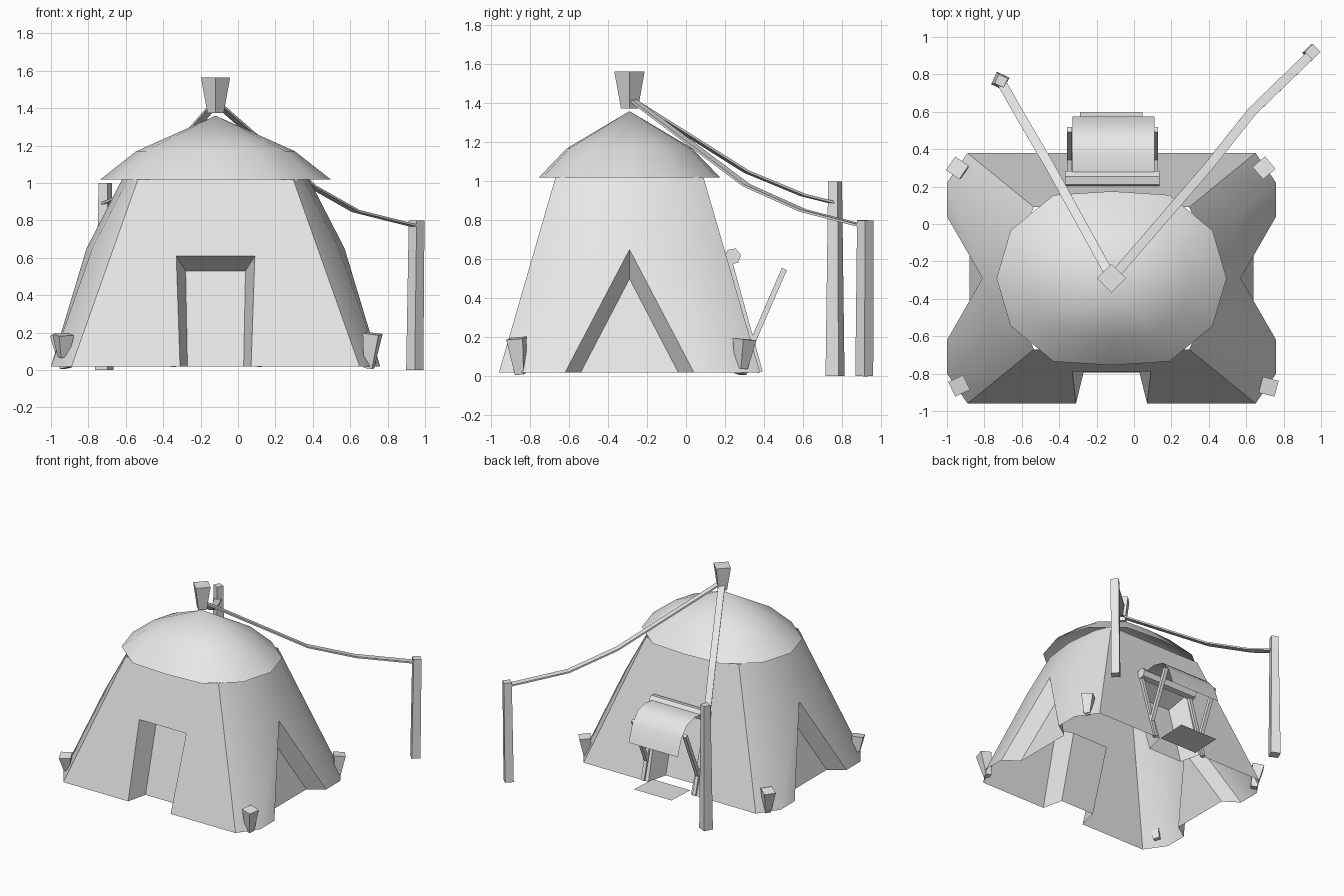
import bpy, bmesh, math
from mathutils import Vector

if "Cube" in bpy.data.objects:
    bpy.data.objects.remove(bpy.data.objects["Cube"])

CENTRE = Vector((-0.12, -0.29, 0))

canvas = bpy.data.materials.new("plain grey")
canvas.use_nodes = True
canvas.diffuse_color = (0.8, 0.8, 0.8, 1)
canvas.node_tree.nodes["Principled BSDF"].inputs["Base Color"].default_value = (0.8, 0.8, 0.8, 1)


def make(name, faces, location=(0, 0, 0), smooth=None):
    """Build an object from faces given as lists of points."""
    bm = bmesh.new()
    for face in faces:
        bm.faces.new([bm.verts.new(p) for p in face])
    bmesh.ops.remove_doubles(bm, verts=bm.verts, dist=0.0005)
    bmesh.ops.recalc_face_normals(bm, faces=bm.faces)
    mesh = bpy.data.meshes.new(name)
    bm.to_mesh(mesh)
    bm.free()
    obj = bpy.data.objects.new(name, mesh)
    obj.location = location
    bpy.context.collection.objects.link(obj)
    mesh.materials.append(canvas)
    if smooth:
        bpy.ops.object.select_all(action='DESELECT')
        obj.select_set(True)
        bpy.context.view_layer.objects.active = obj
        bpy.ops.object.shade_smooth_by_angle(angle=math.radians(smooth))
    return obj


def bar(name, start, end, r0, r1, sides=4, turn=45.0):
    """Tapered prism between two points; r0 and r1 are corner radii."""
    start, end = Vector(start), Vector(end)
    axis = (end - start).normalized()
    u = Vector((1, 0, 0))
    u = (u - axis * u.dot(axis)).normalized() if abs(axis.x) < 0.9 else Vector((0, 1, 0))
    w = axis.cross(u)
    rings = []
    for c, r in ((start, r0), (end, r1)):
        angles = [math.radians(turn + 360 * i / sides) for i in range(sides)]
        rings.append([c + r * (math.cos(a) * u + math.sin(a) * w) for a in angles])
    a, b = rings
    walls = [[a[i], a[(i + 1) % sides], b[(i + 1) % sides], b[i]] for i in range(sides)]
    return make(name, walls + [a, b], smooth=35 if sides > 4 else None)


# Tent walls: one quarter, mirrored to all four corners
def wall_y(z):
    return 0.67 - 0.29 * (z - 0.02)


columns = [
    [(0.88, 0.33, 0.02), (0.69, 0, 0.65), (0.50, 0, 1.02)],
    [(0.88, 0.51, 0.02), (0.66, 0.30, 0.65), (0.47, 0.26, 1.02)],
    [(0.77, 0.67, 0.02), (0.546, wall_y(0.65), 0.65), (0.415, wall_y(1.02), 1.02)],
]
quarter = []
for a, b in zip(columns, columns[1:]):
    for i in range(2):
        quarter.append([a[i], b[i], b[i + 1], a[i + 1]])

# Side gable recess: sloping reveal and set-back panel
foot, peak = columns[0][0], columns[0][1]
foot_in, peak_in = (0.76, 0.25, 0.02), (0.61, 0, 0.50)
quarter += [[foot, peak, peak_in, foot_in], [foot_in, peak_in, (0.76, 0, 0.02)]]

# Doorway recess in the flat front and back panels
corner_low, corner_top = (0.77, 0.67, 0.02), columns[2][2]
DEPTH = 0.165
out_low, out_top = (0.19, wall_y(0.02), 0.02), (0.21, wall_y(0.61), 0.61)
in_low, in_top = (0.15, wall_y(0.02) - DEPTH, 0.02), (0.16, wall_y(0.53) - DEPTH, 0.53)


def mid(p):
    return (0, p[1], p[2])


quarter += [
    [out_low, corner_low, corner_top, out_top],
    [out_top, corner_top, mid(corner_top), mid(out_top)],
    [out_low, out_top, in_top, in_low],
    [out_top, mid(out_top), mid(in_top), in_top],
    [in_low, in_top, mid(in_top), mid(in_low)],
]
walls = []
for sx in (1, -1):
    for sy in (1, -1):
        for face in quarter:
            pts = [(sx * x, sy * y, z) for x, y, z in face]
            walls.append(pts if sx * sy > 0 else pts[::-1])
make("tent_walls", walls, CENTRE, smooth=45)

# Overhanging roof
eave_quarter = [(0.615, 0), (0.54, 0.255), (0.31, 0.445), (0, 0.465)]
eave = eave_quarter + [(-x, y) for x, y in eave_quarter[2::-1]]
eave += [(x, -y) for x, y in eave[-2:0:-1]]
n = len(eave)
low = [(x, y, 1.02) for x, y in eave]
high = [(x * 0.69, y * 0.69, 1.17) for x, y in eave]
roof = []
for i in range(n):
    j = (i + 1) % n
    roof += [[low[i], low[j], high[j], high[i]], [high[i], high[j], (0, 0, 1.36)]]
make("roof", roof, CENTRE, smooth=45)

# Pole tip above the roof
bar("roof_pole_tip", (-0.12, -0.29, 1.375), (-0.12, -0.29, 1.565), 0.044, 0.078, turn=0)

# Ground pegs at the corners
pegs = [
    ((0.70, -0.85, 0.01), (0.72, -0.87, 0.195), 30),
    ((-0.935, -0.845, 0.07), (-0.935, -0.865, 0.19), 70),
    ((0.69, 0.285, 0.04), (0.695, 0.30, 0.19), 85),
    ((-0.92, 0.28, 0.01), (-0.945, 0.30, 0.19), 10),
]
for i, (base, top, turn) in enumerate(pegs):
    bar(f"ground_peg_{i + 1}", base, top, 0.032, 0.062, turn=turn)

# Guy posts
bar("guy_post_left", (0.945, 0.915, 0), (0.955, 0.92, 0.8), 0.046, 0.042, turn=0)
bar("guy_post_right", (-0.715, 0.765, 0), (-0.71, 0.765, 1.0), 0.052, 0.038, turn=20)


# Guy straps: flat ribbons sagging from the pole tip to the posts
def strap(name, path, width=0.05):
    path = [Vector(p) for p in path]
    run = path[-1] - path[0]
    side = Vector((run.y, -run.x, 0)).normalized() * width / 2
    faces = [[a - side, a + side, b + side, b - side] for a, b in zip(path, path[1:])]
    obj = make(name, faces)
    mod = obj.modifiers.new("thickness", 'SOLIDIFY')
    mod.thickness = 0.012
    mod.offset = 0


strap("guy_strap_left", [(-0.10, -0.27, 1.415), (0.40, 0.31, 0.98), (0.63, 0.60, 0.85), (0.95, 0.91, 0.77)])
strap("guy_strap_right", [(-0.13, -0.27, 1.415), (-0.45, 0.31, 1.05), (-0.62, 0.60, 0.93), (-0.71, 0.76, 0.89)])

# Back awning: rolled canvas, drooping sheet, props and door frame
bar("canvas_roll", (-0.37, 0.24, 0.615), (0.135, 0.24, 0.615), 0.043, 0.043, sides=6, turn=10)
droop = [(0.25, 0.625), (0.36, 0.64), (0.46, 0.615), (0.53, 0.53), (0.575, 0.40)]
sheet = [[(-0.33, *a), (0.11, *a), (0.11, *b), (-0.33, *b)] for a, b in zip(droop, droop[1:])]
make("awning_sheet", sheet, smooth=60)
for side, x in (("left", 0.115), ("right", -0.345)):
    bar(f"awning_prop_{side}", (x, 0.34, 0.17), (x, 0.505, 0.55), 0.02, 0.02)
    bar(f"door_frame_{side}", (x, 0.38, 0.02), (x, 0.22, 0.60), 0.02, 0.02)

# Ground flap at the back doorway
make("ground_flap", [[(-0.29, 0.36, 0.04), (0.045, 0.36, 0.04), (0.045, 0.60, 0.05), (-0.29, 0.60, 0.05)]])
